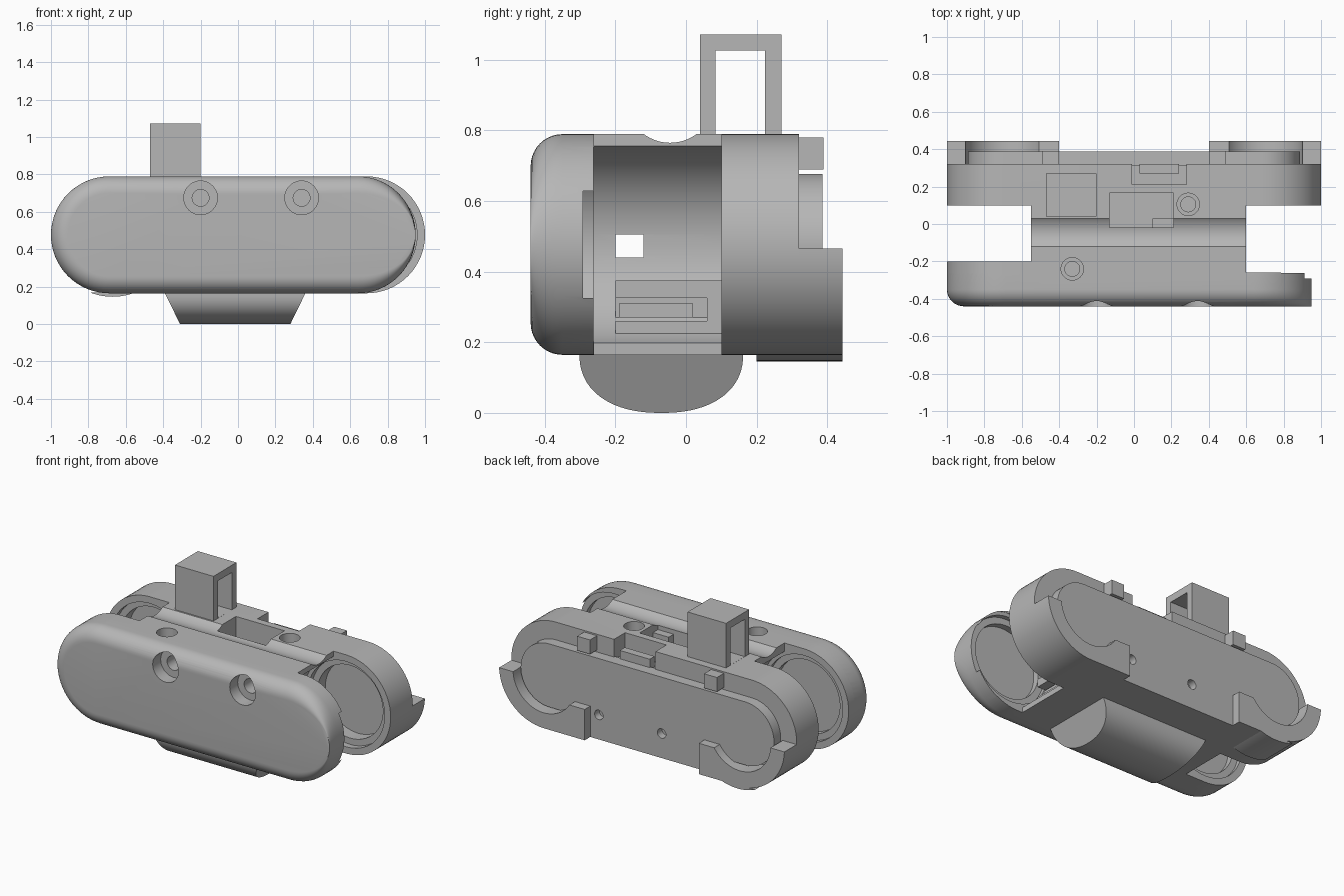
import bpy, bmesh, math
from mathutils import Vector

if "Cube" in bpy.data.objects:
    bpy.data.objects.remove(bpy.data.objects["Cube"], do_unlink=True)

grey = bpy.data.materials.new("plain grey")
grey.use_nodes = True
grey.diffuse_color = (0.47, 0.47, 0.47, 1)
grey.node_tree.nodes["Principled BSDF"].inputs["Base Color"].default_value = grey.diffuse_color

ZC, R = 0.477, 0.3125      # middle height and radius of the housing
END = 1 - R                # centre of each round end


def loft(name, rings):
    """Solid through a list of equally long point rings."""
    bm = bmesh.new()
    loops = [[bm.verts.new(p) for p in ring] for ring in rings]
    for a, b in zip(loops, loops[1:]):
        for i in range(len(a)):
            j = (i + 1) % len(a)
            bm.faces.new((a[i], a[j], b[j], b[i]))
    bm.faces.new(loops[0])
    bm.faces.new(loops[-1])
    bmesh.ops.recalc_face_normals(bm, faces=bm.faces)
    mesh = bpy.data.meshes.new(name)
    bm.to_mesh(mesh)
    bm.free()
    mesh.materials.append(grey)
    obj = bpy.data.objects.new(name, mesh)
    bpy.context.collection.objects.link(obj)
    return obj


def box(name, x, y, z):
    return loft(name, [[(x[0], y[0], h), (x[1], y[0], h), (x[1], y[1], h), (x[0], y[1], h)] for h in z])


def cyl(name, axis, a, b, r, start, stop, n=64):
    """Cylinder along an axis; a, b are its centre on the other two axes."""
    rings = []
    for s in (start, stop):
        ring = []
        for i in range(n):
            t = math.tau * i / n
            p = [a + r * math.cos(t), b + r * math.sin(t)]
            p.insert("xyz".index(axis), s)
            ring.append(p)
        rings.append(ring)
    return loft(name, rings)


def outline(y, left, right, half, a_left, a_right, n=32):
    """Long rounded outline at depth y."""
    ring = []
    for cx, a, start in ((right, a_right, -0.5), (left, a_left, 0.5)):
        for i in range(n + 1):
            t = math.pi * (start + i / n)
            ring.append((cx + a * math.cos(t), y, ZC + half * math.sin(t)))
    return ring


def stadium(name, y0, y1, r):
    return loft(name, [outline(y, -END, END, r, r, r) for y in (y0, y1)])


def combine(target, tools, operation):
    for tool in tools:
        mod = target.modifiers.new("combine", "BOOLEAN")
        mod.operation, mod.object, mod.solver = operation, tool, "EXACT"
        bpy.context.view_layer.update()
        graph = bpy.context.evaluated_depsgraph_get()
        mesh = bpy.data.meshes.new_from_object(target.evaluated_get(graph))
        target.modifiers.clear()
        target.data = mesh
        bpy.data.objects.remove(tool, do_unlink=True)


# Front cover: fillet that fades out at the right-hand round end
FILLET = 0.09
rings = [outline(-0.26, -END, 0.64, R, R, 0.31)]
for i in range(11):
    t = i / 10 * math.pi / 2
    inset = FILLET * (1 - math.cos(t))
    rings.append(outline(-0.44 + FILLET * (1 - math.sin(t)), -END, 0.64, R - inset, R - inset, 0.31))
body = loft("housing", rings)

# Thicker inner side of the cover at one end
cheek = stadium("cheek", -0.27, -0.2, R)
combine(cheek, [box("trim", (-0.5, 2), (-1, 1), (-1, 2))], "DIFFERENCE")

# Middle block and rear plate
combine(body, [
    cheek,
    box("core", (-0.55, 0.6), (-0.28, 0.15), (ZC - R, ZC + R)),
    stadium("rear_plate", 0.1, 0.32, R),
], "UNION")

# Round wells, stepped into both plates
cuts = []
for cx, front in ((-END, -0.2), (END, -0.262)):
    cuts += [
        cyl("well", "y", cx, ZC, 0.293, front, 0.1),
        cyl("well_step", "y", cx, ZC, 0.27, front - 0.03, 0.14),
        cyl("well_floor", "y", cx, ZC, 0.23, front - 0.07, 0.22),
    ]

# Groove on top, see-through channel, top pockets
cuts += [
    cyl("groove", "x", -0.045, 0.89, 0.125, -0.7, 0.7),
    box("channel", (-0.6, 0.6), (-0.2, -0.12), (0.44, 0.505)),
    box("pocket", (-0.13, 0.21), (-0.02, 0.165), (0.64, 1)),
    box("rear_notch", (-0.01, 0.28), (0.21, 0.4), (0.66, 1)),
]

# Stepped screw holes in the front and the top
for x in (-0.2, 0.34):
    cuts += [cyl("bore", "y", x, 0.675, 0.09, -0.5, -0.36, 40),
             cyl("hole", "y", x, 0.675, 0.045, -0.5, -0.25, 32)]
for x, y in ((-0.33, -0.24), (0.29, 0.105)):
    cuts += [cyl("bore", "z", x, y, 0.06, 0.72, 1, 40),
             cyl("hole", "z", x, y, 0.04, 0.6, 1, 32)]
combine(body, cuts, "DIFFERENCE")

# Socket block at the foot of the right well
socket = box("socket_block", (0.36, 0.54), (-0.2, 0.1), (0.17, 0.375))
combine(socket, [box("slot", (0.48, 0.6), (-0.2, 0.06), (0.26, 0.325))], "DIFFERENCE")
box("socket_contacts", (0.47, 0.5), (-0.19, 0.02), (0.27, 0.31))

# Small parts in the top pockets
box("pocket_step", (0.1, 0.21), (-0.02, 0.03), (0.64, 0.74))
box("top_connector", (0.03, 0.24), (0.27, 0.32), (0.66, 0.73))

# Rear lid, with its middle running down to the bottom edge
lid = stadium("rear_lid", 0.31, 0.387, 0.2)
combine(lid, [box("skirt", (-0.4, 0.4), (0.31, 0.387), (ZC - R, 0.4))], "UNION")
combine(lid, [cyl("hole", "y", x, 0.32, 0.03, 0.34, 0.5, 24) for x in (-0.1, 0.34)], "DIFFERENCE")

# Rear corner guards and tabs, one per side
for side, label in ((-1, "right"), (1, "left")):
    span = lambda a, b: tuple(sorted((a * side, b * side)))
    guard = stadium("corner_guard_" + label, 0.315, 0.443, R)
    combine(guard, [
        box("upper", (-2, 2), (0, 1), (0.465, 2)),
        box("inner", span(-2, 0.4), (0, 1), (0, 1)),
        box("step", span(0.3, 0.58), (0, 1), (0.36, 1)),
        cyl("arc", "y", side * END, ZC, 0.215, 0.2, 0.6),
    ], "DIFFERENCE")
    box("rear_tab_" + label, span(0.4, 0.49), (0.31, 0.39), (0.69, 0.78))

# Bulge under one rear corner
bulge = cyl("corner_bulge", "y", -0.67, ZC, 0.331, 0.2, 0.443, 96)
combine(bulge, [box("upper", (-2, 2), (0, 1), (0.17, 2))], "DIFFERENCE")

# Square loop on top
loop = box("top_loop", (-0.47, -0.2), (0.04, 0.27), (0.78, 1.072))
combine(loop, [box("opening", (-1, 0), (0.083, 0.224), (0.79, 1.026))], "DIFFERENCE")

# Rounded foot with slanted ends
N = 40
foot_rings = []
for low, high in ((-0.31, -0.392), (0.28, 0.362)):
    ring = []
    for i in range(N + 1):
        t = math.pi * i / N
        c, s = math.cos(t), math.sin(t)
        y = -0.07 + 0.232 * math.copysign(abs(c) ** 0.88, c)
        depth = abs(s) ** 0.88
        ring.append((high + (low - high) * depth, y, 0.168 * (1 - depth)))
    foot_rings.append(ring)
loft("foot", foot_rings)

# Smooth the round surfaces, keep the edges sharp
for obj in bpy.context.view_layer.objects:
    obj.select_set(obj.type == "MESH")
bpy.context.view_layer.objects.active = body
bpy.ops.object.shade_smooth_by_angle(angle=math.radians(30))
